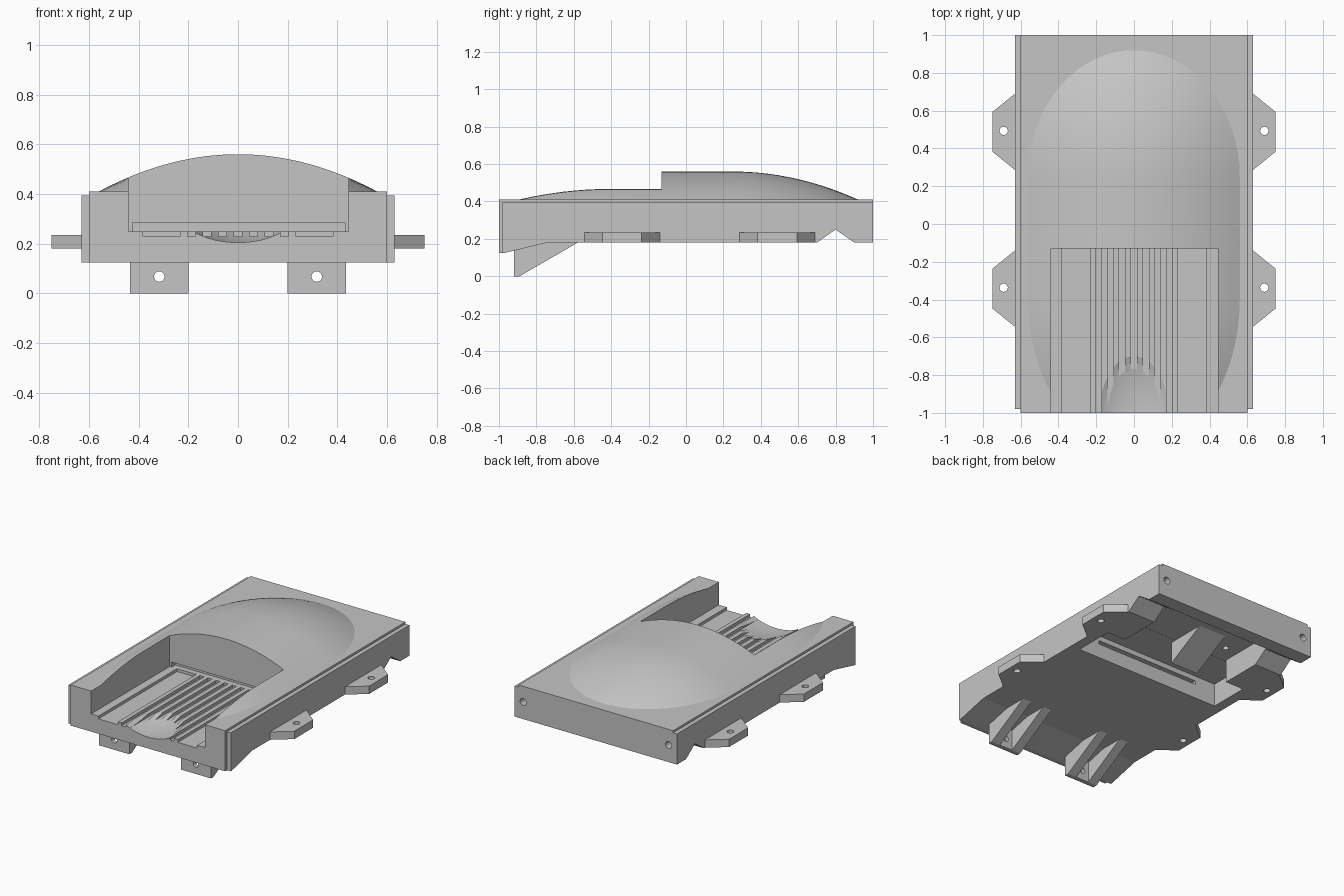
import bpy, bmesh, math
from mathutils import Vector

cube = bpy.data.objects.get("Cube")
if cube:
    bpy.data.objects.remove(cube, do_unlink=True)

COLOUR = (0.56, 0.56, 0.56, 1)
grey = bpy.data.materials.new("plain_grey")
grey.use_nodes = True
grey.diffuse_color = COLOUR
grey.node_tree.nodes["Principled BSDF"].inputs["Base Color"].default_value = COLOUR


def finish(name, bm):
    bmesh.ops.recalc_face_normals(bm, faces=bm.faces)
    mesh = bpy.data.meshes.new(name)
    bm.to_mesh(mesh)
    bm.free()
    mesh.materials.append(grey)
    ob = bpy.data.objects.new(name, mesh)
    bpy.context.collection.objects.link(ob)
    return ob


def prism(name, pts, axis, lo, hi):
    """Extrude a 2D outline along x (outline in y,z) or z (outline in x,y)."""
    bm = bmesh.new()
    place = (lambda p: (lo, *p)) if axis == "x" else (lambda p: (*p, lo))
    face = bm.faces.new([bm.verts.new(place(p)) for p in pts])
    new = bmesh.ops.extrude_face_region(bm, geom=[face])["geom"]
    step = Vector((hi - lo, 0, 0)) if axis == "x" else Vector((0, 0, hi - lo))
    bmesh.ops.translate(bm, vec=step, verts=[g for g in new if isinstance(g, bmesh.types.BMVert)])
    return finish(name, bm)


def box(name, x0, x1, y0, y1, z0, z1):
    return prism(name, [(x0, y0), (x1, y0), (x1, y1), (x0, y1)], "z", z0, z1)


def rod(name, centre, radius, depth, along):
    bm = bmesh.new()
    bmesh.ops.create_cone(bm, cap_ends=True, segments=24, radius1=radius, radius2=radius, depth=depth)
    ob = finish(name, bm)
    ob.location = centre
    if along == "y":
        ob.rotation_euler.x = math.pi / 2
    return ob


def cut(target, cutters):
    for c in cutters:
        c.hide_render = True
        c.hide_viewport = True
        mod = target.modifiers.new("cut", "BOOLEAN")
        mod.operation = "DIFFERENCE"
        mod.solver = "EXACT"
        mod.object = c
    bpy.context.view_layer.update()
    graph = bpy.context.evaluated_depsgraph_get()
    mesh = bpy.data.meshes.new_from_object(target.evaluated_get(graph))
    target.modifiers.clear()
    target.data = mesh


def discard(cutters):
    for c in cutters:
        bpy.data.objects.remove(c, do_unlink=True)


# Body: side outline with sloping front lip and rear notch
def outline(front, top):
    return [(front, 0.125), (-0.97, 0.125), (-0.74, 0.18), (0.7, 0.18), (0.8, 0.25),
            (0.9, 0.18), (1, 0.18), (1, top), (front, top)]


body = prism("body", outline(-1, 0.41), "x", -0.6, 0.6)
for s in (-1, 1):
    prism("side_rail", outline(-0.98, 0.395), "x", s * 0.63, s * 0.6)

# Dome: stretched shallow cap with a hidden skirt
bm = bmesh.new()
RINGS, HALF = 20, 32
loops = []
for i in range(RINGS + 2):
    r = min(i / RINGS, 1)
    loop = []
    for half in (0, 1):
        for k in range(HALF + 1):
            a = math.pi * (half + k / HALF)
            mid, length = (-0.4, 0.8) if half else (0.25, 0.67)
            y = mid + length * r * math.sin(a)
            z = 0.41 + 0.15 * (1 - r * r) if i <= RINGS else 0.37
            loop.append(bm.verts.new((0.56 * r * math.cos(a), y, z)))
    loops.append(loop)
n = len(loops[0])
for a, b in zip(loops, loops[1:]):
    for k in range(n):
        bm.faces.new((a[k], a[(k + 1) % n], b[(k + 1) % n], b[k]))
bm.faces.new(loops[-1])
bmesh.ops.remove_doubles(bm, verts=bm.verts, dist=0.0001)
bmesh.ops.dissolve_degenerate(bm, edges=bm.edges, dist=0.0001)
dome = finish("dome", bm)

# Open channel at the front, with undercut at its rear wall
channel = box("channel_cutter", -0.44, 0.445, -1.3, -0.13, 0.25, 0.8)
undercut = box("undercut_cutter", -0.425, 0.43, -0.2, -0.09, 0.25, 0.285)

# Floor grooves: two wide ones and a row of narrow ones
grooves = [box("groove_cutter", s * 0.308 - 0.075, s * 0.308 + 0.075, -1.1, -0.13, 0.23, 0.27) for s in (-1, 1)]
grooves += [box("groove_cutter", 0.0625 * k - 0.016, 0.0625 * k + 0.016, -1.1, -0.13, 0.23, 0.27)
            for k in range(-3, 4)]

# Finger scoop
bm = bmesh.new()
bmesh.ops.create_uvsphere(bm, u_segments=48, v_segments=32, radius=1)
scoop = finish("scoop_cutter", bm)
scoop.scale = (0.25, 0.415, 0.145)
scoop.location = (0, -1, 0.35)

# Underside pocket between two side blocks, with slot, pin hole and rear screw holes
pockets = [box("pocket_cutter", -0.56, 0.56, 0.13, 0.41, 0.1, 0.34),
           box("pocket_cutter", -0.42, 0.42, 0.4, 0.9, 0.1, 0.341)]
slot = box("slot_cutter", -0.4, 0.4, 0.05, 0.15, 0.28, 0.305)
pin = rod("pin_cutter", (-0.32, 0.525, 0.34), 0.02, 0.06, "z")
screws = [rod("screw_cutter", (s * 0.565, 1, 0.3), 0.024, 0.16, "y") for s in (-1, 1)]

cutters = [channel, undercut, *grooves, scoop, *pockets, slot, pin, *screws]
cut(body, cutters)
cut(dome, [channel])
discard(cutters)

# Wedge hanging from the pocket ceiling
prism("pocket_wedge", [(0.36, 0.35), (0.36, 0.19), (0.64, 0.341), (0.64, 0.35)], "x", -0.22, -0.01)

# Side mounting ears with holes
for s in (-1, 1):
    for y in (-0.342, 0.488):
        ear = prism("mounting_ear", [(s * 0.62, y - 0.21), (s * 0.75, y - 0.105),
                                     (s * 0.75, y + 0.105), (s * 0.62, y + 0.21)], "z", 0.18, 0.235)
        hole = rod("ear_hole_cutter", (s * 0.69, y + 0.005, 0.2), 0.022, 0.3, "z")
        cut(ear, [hole])
        discard([hole])

# Front lugs: drilled plate with two gussets
for s in (-1, 1):
    c = s * 0.317
    plate = box("lug_plate", c - 0.117, c + 0.117, -0.92, -0.89, 0, 0.16)
    hole = rod("lug_hole_cutter", (c, -0.9, 0.068), 0.021, 0.2, "y")
    cut(plate, [hole])
    discard([hole])
    for e in (-1, 1):
        prism("lug_gusset", [(-0.9, 0), (-0.89, 0), (-0.57, 0.185), (-0.9, 0.185)], "x",
              c + e * 0.117, c + e * 0.05)

# Smooth the dome, keep its cut edges sharp
bpy.ops.object.select_all(action="DESELECT")
dome.select_set(True)
bpy.context.view_layer.objects.active = dome
bpy.ops.object.shade_smooth_by_angle(angle=math.radians(20))
